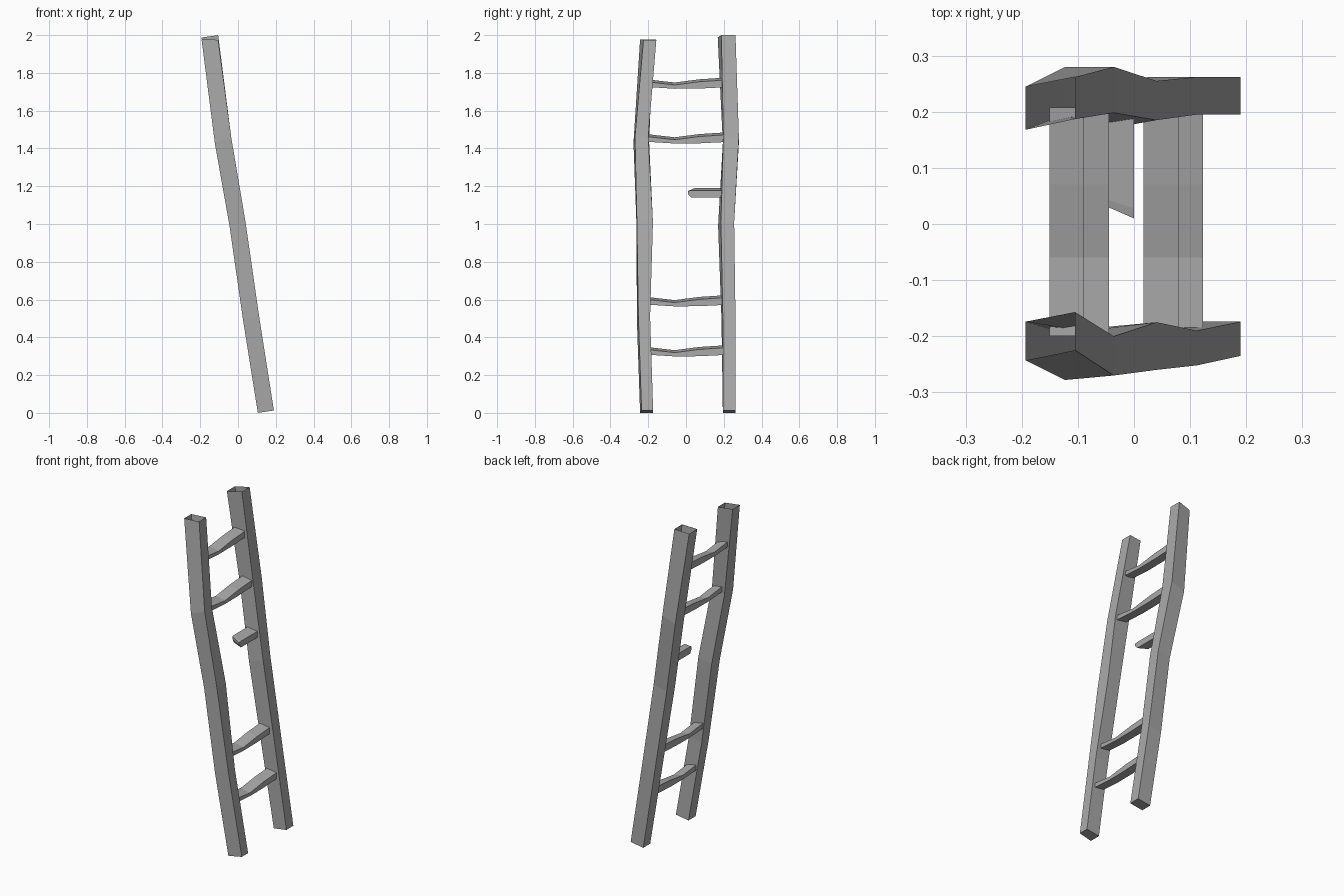
import bpy

cube = bpy.data.objects.get("Cube")
if cube:
    bpy.data.objects.remove(cube, do_unlink=True)

# One plain weathered grey
grey = bpy.data.materials.new("weathered_grey")
grey.use_nodes = True
colour = (0.4, 0.4, 0.4, 1)
grey.diffuse_color = colour
grey.node_tree.nodes["Principled BSDF"].inputs["Base Color"].default_value = colour


def loft(name, sections, cap_end=True):
    """Skin four-cornered sections; the first end is always closed."""
    verts = [p for s in sections for p in s]
    faces = [(0, 1, 2, 3)]
    for k in range(len(sections) - 1):
        a = 4 * k
        for i in range(4):
            j = (i + 1) % 4
            faces.append((a + j, a + i, a + 4 + i, a + 4 + j))
    if cap_end:
        n = len(verts)
        faces.append((n - 1, n - 2, n - 3, n - 4))
    mesh = bpy.data.meshes.new(name)
    mesh.from_pydata(verts, [], faces)
    mesh.materials.append(grey)
    obj = bpy.data.objects.new(name, mesh)
    bpy.context.collection.objects.link(obj)
    return obj


# Leaning rails: x of the two edges at five heights, shared by both rails
edges = [(0.105, 0.19), (0.027, 0.112), (-0.045, 0.04), (-0.123, -0.036), (-0.193, -0.105)]


def rail(name, heights, depths):
    sections = []
    for (xl, xr), (zl, zr), (fl, fr, bl, br) in zip(edges, heights, depths):
        sections.append([(xl, fl, zl), (xl, bl, zl), (xr, br, zr), (xr, fr, zr)])
    loft(name, sections, cap_end=False)    # hollow at the top


low = [(0, 0.013), (0.49, 0.51), (0.99, 1.01), (1.43, 1.46)]

# depths: front left-edge, front right-edge, back left-edge, back right-edge
rail("front_rail", low + [(1.978, 1.975)], [
    (-0.243, -0.235, -0.174, -0.174), (-0.26, -0.252, -0.19, -0.19),
    (-0.262, -0.26, -0.183, -0.175), (-0.278, -0.27, -0.195, -0.2),
    (-0.243, -0.225, -0.174, -0.157)])
rail("back_rail", low + [(1.987, 2.0)], [
    (0.195, 0.195, 0.262, 0.262), (0.188, 0.195, 0.262, 0.262),
    (0.17, 0.185, 0.25, 0.255), (0.195, 0.198, 0.28, 0.28),
    (0.168, 0.187, 0.245, 0.262)])


# Sagging rungs, a little higher on the -x side
def rung(name, x, z, stations):
    sections = []
    for y, top, bottom, skew in stations:
        sections.append([(x - 0.031, y + skew, z + bottom + 0.008),
                         (x - 0.031, y + skew, z + top),
                         (x + 0.031, y, z + top - 0.013),
                         (x + 0.031, y, z + bottom)])
    loft(name, sections)


sag = [(-0.2, 0.015, -0.025, 0), (-0.06, -0.001, -0.034, 0),
       (0.07, 0.016, -0.033, 0), (0.208, 0.025, -0.026, 0)]
for i, (x, z) in enumerate([(0.092, 0.333), (0.048, 0.598), (-0.076, 1.46), (-0.12, 1.75)]):
    rung("rung_%d" % (i + 1), x, z, sag)

# Snapped rung stub on the back rail
rung("broken_rung", -0.031, 1.165, [
    (0.01, 0.022, -0.005, 0.027), (0.028, 0.025, -0.026, 0.02), (0.208, 0.025, -0.026, 0)])
